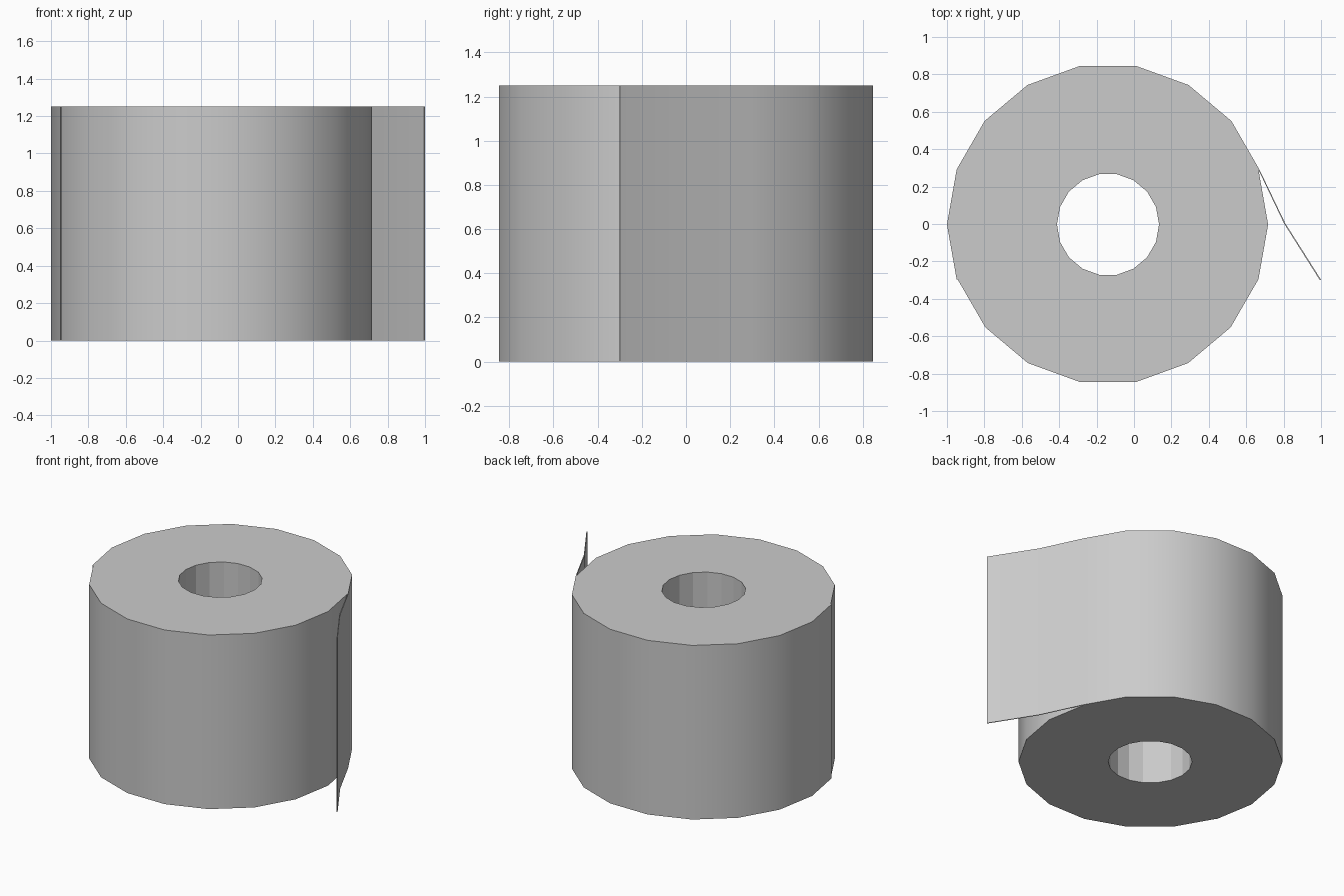
import bpy, bmesh
from math import cos, sin, radians

if "Cube" in bpy.data.objects:
    bpy.data.objects.remove(bpy.data.objects["Cube"])

CX, CY = -0.139, -0.0025   # roll axis
HEIGHT = 1.25
R_HOLE, R_ROLL, R_SHEET = 0.273, 0.856, 0.861


def arc(r, degrees):
    return [(CX + r * cos(radians(a)), CY + r * sin(radians(a))) for a in degrees]


def band_solid(name, outer, inner, closed, smooth_inner):
    """Extrude the strip between two matching outlines up to HEIGHT."""
    bm = bmesh.new()
    rows = [[bm.verts.new((x, y, z)) for x, y in line]
            for line, z in ((outer, 0), (outer, HEIGHT), (inner, HEIGHT), (inner, 0))]
    n = len(outer)
    for i in range(n if closed else n - 1):
        j = (i + 1) % n
        for k in range(4):   # outer wall, top, inner wall, bottom
            a, b = rows[k], rows[(k + 1) % 4]
            f = bm.faces.new((a[i], a[j], b[j], b[i]))
            f.smooth = k == 0 or (k == 2 and smooth_inner)
    if not closed:
        for i in (0, n - 1):
            bm.faces.new([row[i] for row in rows])
    bmesh.ops.recalc_face_normals(bm, faces=bm.faces)
    for e in bm.edges:
        e.smooth = e.calc_face_angle(0) < radians(30)
    mesh = bpy.data.meshes.new(name)
    bm.to_mesh(mesh)
    bm.free()
    obj = bpy.data.objects.new(name, mesh)
    bpy.context.collection.objects.link(obj)
    return obj


# Wound roll with a faceted core hole
ring = range(0, 360, 20)
band_solid("paper_roll", arc(R_ROLL, ring), arc(R_HOLE, ring), True, False)

# Outermost layer wrapping the back half, then peeling away as a loose end
wrap = range(200, 0, -20)
outer = arc(R_SHEET, wrap) + [(0.808, 0.005), (1.0, -0.298)]
inner = arc(R_ROLL, wrap) + [(0.802, 0.003), (0.994, -0.301)]
band_solid("loose_sheet", outer, inner, False, True)
